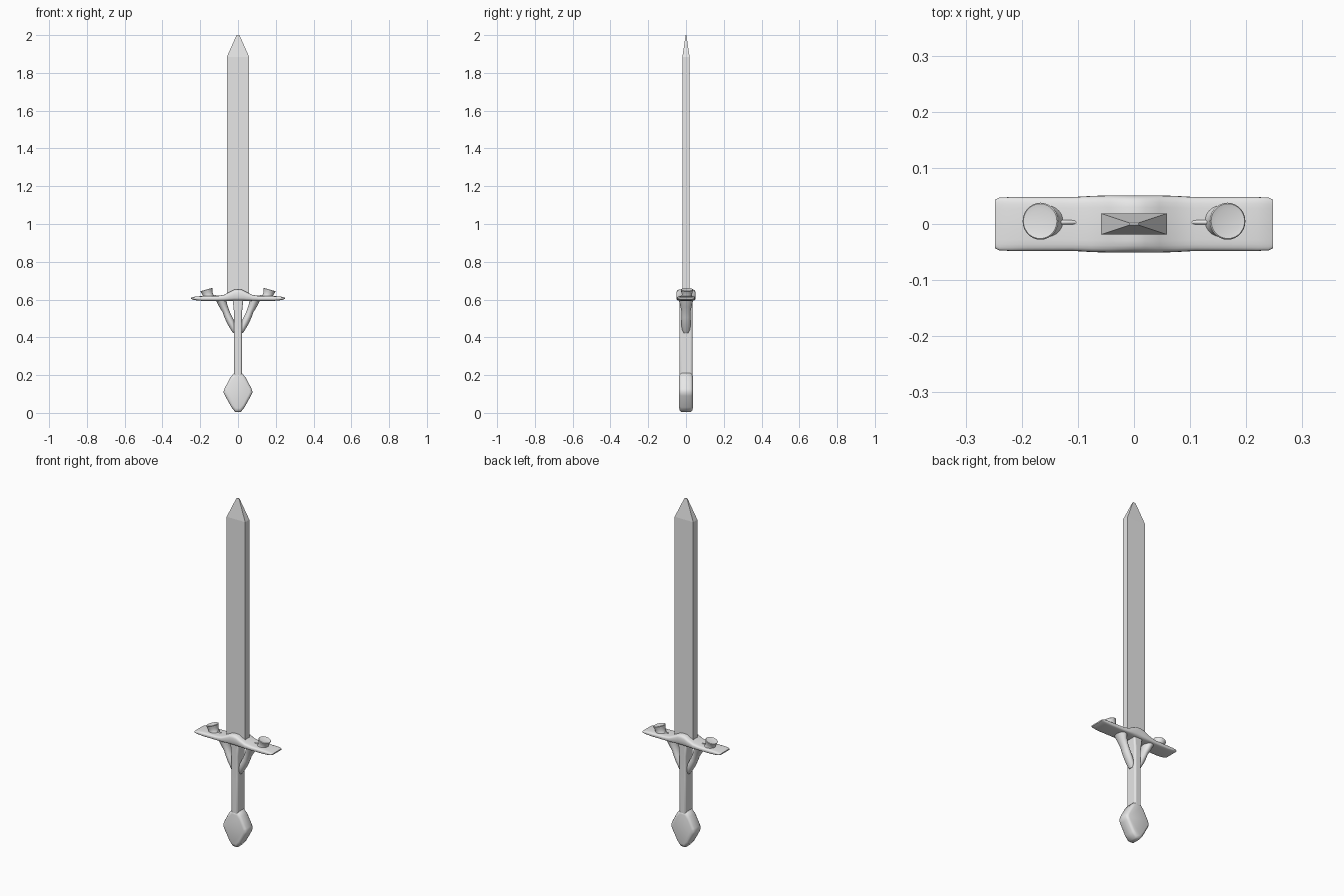
import bpy, bmesh, math
from mathutils import Vector

if "Cube" in bpy.data.objects:
    bpy.data.objects.remove(bpy.data.objects["Cube"], do_unlink=True)

steel = bpy.data.materials.new("light_grey")
steel.use_nodes = True
steel.diffuse_color = (0.8, 0.8, 0.8, 1)
steel.node_tree.nodes["Principled BSDF"].inputs["Base Color"].default_value = (0.8, 0.8, 0.8, 1)


def finish(name, bm, smooth=None):
    bmesh.ops.recalc_face_normals(bm, faces=bm.faces)
    mesh = bpy.data.meshes.new(name)
    bm.to_mesh(mesh)
    bm.free()
    mesh.materials.append(steel)
    ob = bpy.data.objects.new(name, mesh)
    bpy.context.collection.objects.link(ob)
    if smooth:
        bpy.ops.object.select_all(action="DESELECT")
        ob.select_set(True)
        bpy.context.view_layer.objects.active = ob
        bpy.ops.object.shade_smooth_by_angle(angle=math.radians(smooth))
    return ob


def loft(name, rings, smooth=None):
    """Skin a list of equal rings and cap both ends."""
    bm = bmesh.new()
    loops = [[bm.verts.new(p) for p in ring] for ring in rings]
    n = len(loops[0])
    for a, b in zip(loops, loops[1:]):
        for i in range(n):
            bm.faces.new((a[i], a[(i + 1) % n], b[(i + 1) % n], b[i]))
    bm.faces.new(loops[0])
    bm.faces.new(loops[-1])
    return finish(name, bm, smooth)


def box_ring(x, y, z):
    return [(-x, -y, z), (x, -y, z), (x, y, z), (-x, y, z)]


def disc_ring(centre, axis, r, ry, n=20):
    """Ellipse across an axis lying in the XZ plane."""
    side = Vector((axis.z, 0, -axis.x))
    return [centre + side * r * math.cos(t) + Vector((0, ry * math.sin(t), 0))
            for t in (2 * math.pi * i / n for i in range(n))]


def rounded(ob, width, segments=4):
    mod = ob.modifiers.new("rounding", "BEVEL")
    mod.width = width
    mod.segments = segments
    mod.limit_method = "ANGLE"
    mod.angle_limit = math.radians(30)
    return ob


# Blade: flat faced, with a wedge shaped tip
loft("blade", [box_ring(0.059, 0.019, 0.6), box_ring(0.059, 0.019, 1.885),
               box_ring(0.008, 0.002, 2.0)])

# Guard: cross-sections swept along x, pointed at both ends, humped in the middle
half = [(0, 0.051, 0.593, 0.655), (0.02, 0.051, 0.593, 0.653),
        (0.045, 0.051, 0.593, 0.640), (0.075, 0.050, 0.593, 0.625),
        (0.11, 0.048, 0.593, 0.619), (0.19, 0.048, 0.593, 0.618),
        (0.22, 0.048, 0.596, 0.617), (0.24, 0.047, 0.600, 0.613),
        (0.248, 0.043, 0.603, 0.610)]
stations = [(-x, y, a, b) for x, y, a, b in half[:0:-1]] + half
rings = []
for x, y, low, high in stations:
    mid, h = (low + high) / 2, (high - low) / 2
    ring = []
    for i in range(24):
        c, s = math.cos(math.tau * i / 24), math.sin(math.tau * i / 24)
        ring.append((x, y * math.copysign(abs(c) ** 0.4, c),
                     mid + h * math.copysign(abs(s) ** 0.6, s)))
    rings.append(ring)
loft("guard", rings, 50)

# Grip: rounded bar flaring slightly under the guard
grip = loft("grip", [box_ring(0.021, 0.034, 0.19), box_ring(0.021, 0.034, 0.40),
                     box_ring(0.021, 0.034, 0.53), box_ring(0.028, 0.036, 0.60)], 40)
rounded(grip, 0.009)

# Pommel: soft diamond with thick rounded edges
outline = [(0.018, 0.214), (0.04, 0.188), (0.072, 0.128), (0.077, 0.11),
           (0.068, 0.09), (0.035, 0.03), (0.014, 0.004)]
diamond = outline + [(-x, z) for x, z in outline[::-1]]
layers = []
for y, inset in [(-0.036, 0.80), (-0.033, 0.92), (-0.024, 1), (0.024, 1), (0.033, 0.92), (0.036, 0.80)]:
    layers.append([(x * inset, y, 0.109 + (z - 0.109) * inset) for x, z in diamond])
loft("pommel", layers, 60)

for side, label in ((1, "left"), (-1, "right")):
    # Curved brace from the grip, up to the underside of the guard
    path = [(0.016, 0.425, 0.010, 0.014), (0.022, 0.445, 0.016, 0.022),
            (0.038, 0.480, 0.020, 0.025), (0.054, 0.512, 0.019, 0.025),
            (0.065, 0.540, 0.018, 0.025), (0.078, 0.568, 0.022, 0.030),
            (0.090, 0.603, 0.027, 0.040)]
    pts = [Vector((side * p[0], 0, p[1])) for p in path]
    rings = []
    for i, p in enumerate(path):
        axis = (pts[min(i + 1, len(pts) - 1)] - pts[max(i - 1, 0)]).normalized()
        rings.append(disc_ring(pts[i], axis, p[2], p[3]))
    loft(label + "_brace", rings, 60)

    # Outward leaning stud with a flared rim and a shallow dished top
    axis = Vector((side * 0.27, 0, 0.96)).normalized()
    foot = Vector((side * 0.154, 0.005, 0.606))
    profile = [(0, 0.031), (0.012, 0.028), (0.024, 0.027), (0.036, 0.030),
               (0.047, 0.033), (0.049, 0.031), (0.047, 0.022)]
    loft(label + "_stud", [disc_ring(foot + axis * h, axis, r, r, 28) for h, r in profile], 40)

    # Small thin ridge leading into the stud
    rings = [[(side * x, 0.003 + w * math.cos(t), 0.617 + h * math.sin(t))
              for t in (math.tau * i / 10 for i in range(10))]
             for x, w, h in ((0.10, 0.001, 0.002), (0.106, 0.004, 0.005), (0.14, 0.005, 0.009))]
    loft(label + "_ridge", rings, 50)
